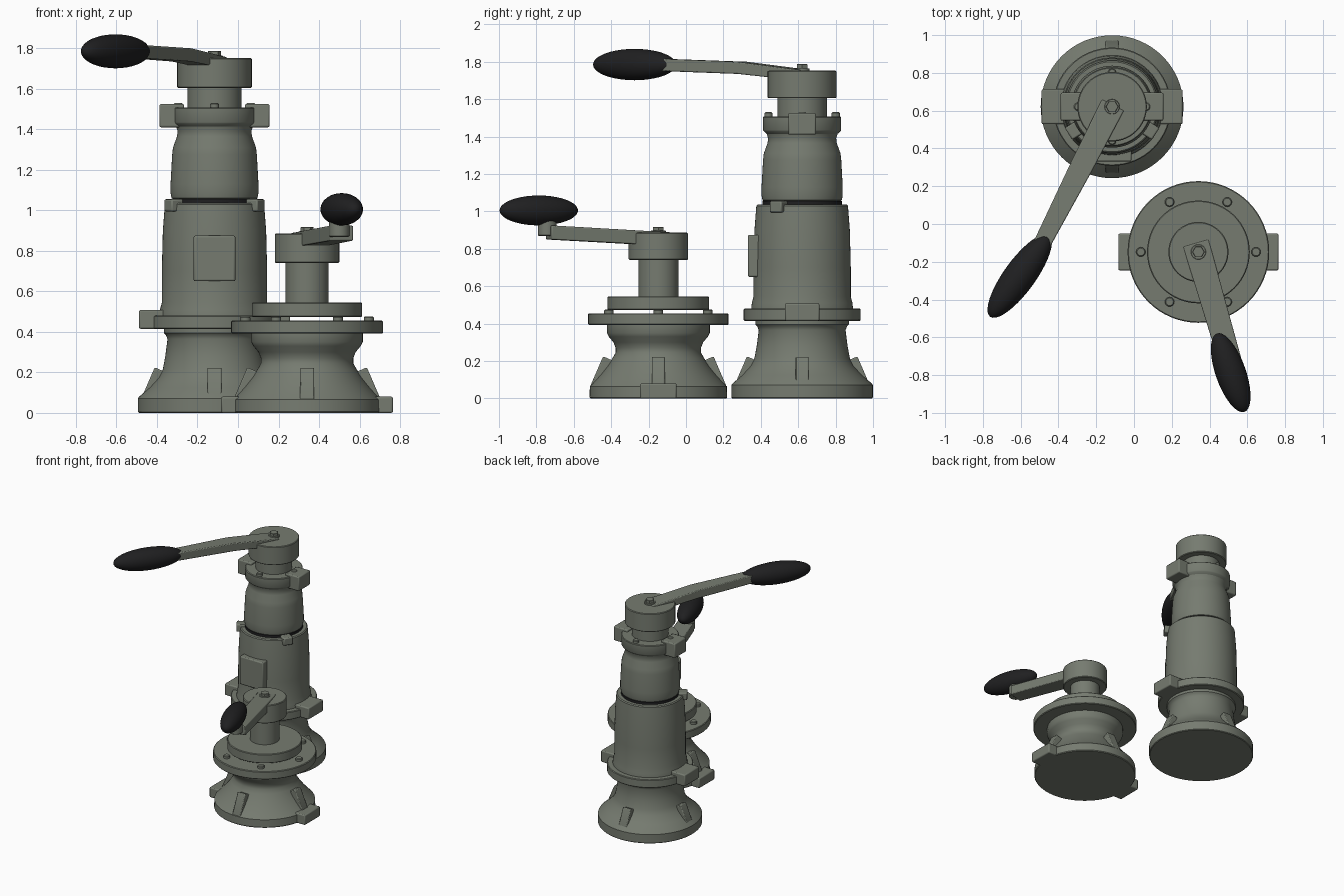
import bpy, bmesh, math
from mathutils import Vector, Matrix

if "Cube" in bpy.data.objects:
    bpy.data.objects.remove(bpy.data.objects["Cube"])


def mat(name, col):
    m = bpy.data.materials.new(name)
    m.diffuse_color = (*col, 1)
    m.use_nodes = True
    m.node_tree.nodes["Principled BSDF"].inputs["Base Color"].default_value = m.diffuse_color
    return m


GREY = mat("green grey metal", (0.180, 0.198, 0.162))
BLACK = mat("black rubber", (0.014, 0.014, 0.015))

TALL = Vector((-0.116, 0.621, 0))    # axis of the tall unit
SHORT = Vector((0.341, -0.148, 0))   # axis of the short unit


def finish(name, bm, loc, material=GREY, angle=30, bevel=0):
    bmesh.ops.recalc_face_normals(bm, faces=bm.faces)
    me = bpy.data.meshes.new(name)
    bm.to_mesh(me)
    bm.free()
    me.materials.append(material)
    ob = bpy.data.objects.new(name, me)
    ob.location = loc
    bpy.context.collection.objects.link(ob)
    if bevel:
        b = ob.modifiers.new("bevel", 'BEVEL')
        b.width, b.segments = bevel, 2
    bpy.ops.object.select_all(action='DESELECT')
    ob.select_set(True)
    bpy.context.view_layer.objects.active = ob
    bpy.ops.object.shade_smooth_by_angle(angle=math.radians(angle))
    return ob


def lathe(name, profile, loc, material=GREY, segs=64):
    """Spin (radius, z) points about the z axis; ends are closed on the axis."""
    bm = bmesh.new()
    pts = [(0, profile[0][1])] + list(profile) + [(0, profile[-1][1])]
    vs = [bm.verts.new((r, 0, z)) for r, z in pts]
    es = [bm.edges.new(p) for p in zip(vs, vs[1:])]
    bmesh.ops.spin(bm, geom=vs + es, cent=(0, 0, 0), axis=(0, 0, 1),
                   angle=2 * math.tau / 2, steps=segs)
    bmesh.ops.remove_doubles(bm, verts=bm.verts, dist=1e-5)
    return finish(name, bm, loc, material)


def disc(name, r, z0, z1, loc, c=0.005, segs=64):
    """Cylinder with a small chamfer."""
    return lathe(name, [(r - c, z0), (r, z0 + c), (r, z1 - c), (r - c, z1)], loc, segs=segs)


def polar(c, r, deg):
    a = math.radians(deg)
    return c + Vector((r * math.cos(a), r * math.sin(a), 0))


def prism(name, side, widths, loc, deg, bevel=0.006):
    """Extrude a side outline of (radial, z) points across a width, turned to an angle."""
    bm = bmesh.new()
    l, r = [[bm.verts.new((s, k * w / 2, z)) for (s, z), w in zip(side, widths)] for k in (-1, 1)]
    bm.faces.new(l)
    bm.faces.new(r[::-1])
    n = len(side)
    for i in range(n):
        j = (i + 1) % n
        bm.faces.new((l[i], l[j], r[j], r[i]))
    bm.transform(Matrix.Rotation(math.radians(deg), 4, 'Z'))
    return finish(name, bm, loc, bevel=bevel)


def block(name, r0, r1, z0, z1, w, loc, deg, bevel=0.008):
    return prism(name, [(r0, z0), (r1, z0), (r1, z1), (r0, z1)], [w] * 4, loc, deg, bevel)


def ribs(name, loc):
    side = [(0.2, 0.05), (0.362, 0.05), (0.362, 0.07), (0.295, 0.225), (0.25, 0.205), (0.2, 0.205)]
    for d in range(0, 360, 90):
        prism(f"{name}_{d}", side, [0.07] * 6, loc, d)


def grip(name, center, half_len, r, dx, dy):
    bm = bmesh.new()
    bmesh.ops.create_uvsphere(bm, u_segments=32, v_segments=20, radius=1)
    bm.transform(Matrix.Rotation(math.atan2(dy, dx), 4, 'Z')
                 @ Matrix.Diagonal((half_len, r, r, 1)) @ Matrix.Rotation(math.pi / 2, 4, 'Y'))
    finish(name, bm, center, BLACK)


# ---- tall unit: lower and middle bodies
lathe("tall_base", [(0.373, 0), (0.378, 0.005), (0.378, 0.072), (0.372, 0.08), (0.32, 0.125),
                    (0.275, 0.175), (0.255, 0.215), (0.243, 0.28), (0.232, 0.365), (0.24, 0.385),
                    (0.25, 0.395), (0.25, 0.415), (0.308, 0.415), (0.313, 0.42), (0.313, 0.475),
                    (0.308, 0.48), (0.272, 0.48), (0.269, 0.51), (0.26, 0.545), (0.26, 0.7),
                    (0.255, 0.9), (0.245, 1.03), (0.238, 1.037)], TALL)
ribs("tall_rib", TALL)
for d in (0, 180):
    block(f"tall_collar_lug_{d}", 0.24, 0.373, 0.415, 0.508, 0.185, TALL, d)
    block(f"tall_upper_lug_{d}", 0.15, 0.272, 1.41, 1.525, 0.148, TALL, d)
for d in (212, 328):
    block(f"tall_rim_lug_{d}", 0.18, 0.272, 0.995, 1.055, 0.075, TALL, d)
block("tall_front_plate", 0.22, 0.29, 0.65, 0.875, 0.206, TALL, -90)

# ---- tall unit: seal, upper body and turning head
lathe("tall_seal_ring", [(0.212, 1.03), (0.212, 1.056)], TALL, BLACK)
lathe("tall_upper_body", [(0.2, 1.05), (0.212, 1.06), (0.217, 1.085), (0.217, 1.13), (0.209, 1.275),
                          (0.205, 1.31), (0.185, 1.365), (0.182, 1.39), (0.19, 1.415),
                          (0.205, 1.428), (0.209, 1.435), (0.209, 1.503), (0.204, 1.508)], TALL)
disc("tall_neck", 0.133, 1.5, 1.61, TALL)
disc("tall_cap", 0.184, 1.605, 1.752, TALL)
for d in range(0, 360, 90):
    disc(f"tall_bolt_{d}", 0.022, 1.5, 1.53, polar(TALL, 0.18, d), segs=16)
disc("tall_nut_washer", 0.04, 1.75, 1.765, TALL, 0.002, 24)
disc("tall_nut", 0.033, 1.75, 1.787, TALL, 0.002, 6)

# ---- tall unit: crank arm and grip
prism("tall_arm", [(-0.01, 1.70), (0.36, 1.735), (0.82, 1.75), (0.82, 1.815), (0.36, 1.8), (-0.01, 1.757)],
      [0.13, 0.12, 0.09, 0.09, 0.12, 0.13], TALL, math.degrees(math.atan2(-0.89, -0.455)))
grip("tall_grip", (-0.605, -0.275, 1.785), 0.267, 0.084, -0.586, -0.81)

# ---- short unit: base with top flange
lathe("short_base", [(0.363, 0), (0.368, 0.006), (0.366, 0.065), (0.355, 0.075), (0.31, 0.125),
                     (0.27, 0.175), (0.245, 0.215), (0.228, 0.245), (0.228, 0.27), (0.24, 0.3),
                     (0.265, 0.33), (0.275, 0.35), (0.275, 0.392), (0.37, 0.392), (0.375, 0.397),
                     (0.375, 0.45), (0.37, 0.455)], SHORT)
ribs("short_rib", SHORT)
for d in (0, 180):
    block(f"short_foot_lug_{d}", 0.3, 0.424, 0, 0.08, 0.195, SHORT, d)
for d in range(0, 360, 60):
    disc(f"short_bolt_{d}", 0.025, 0.45, 0.476, polar(SHORT, 0.305, d), segs=16)

# ---- short unit: raised plate, shaft, cap
disc("short_plate", 0.272, 0.473, 0.546, SHORT)
disc("short_shaft", 0.107, 0.54, 0.745, SHORT)
disc("short_cap", 0.159, 0.74, 0.886, SHORT)
disc("short_nut_washer", 0.04, 0.88, 0.897, SHORT, 0.002, 24)
disc("short_nut", 0.032, 0.88, 0.917, SHORT, 0.002, 6)

# ---- short unit: crank arm, stem and grip
ang = math.degrees(math.atan2(-0.96, 0.28))
prism("short_arm", [(-0.05, 0.815), (0.61, 0.85), (0.61, 0.925), (-0.05, 0.888)],
      [0.14, 0.12, 0.12, 0.14], SHORT, ang)
disc("short_grip_stem", 0.05, 0.868, 0.96, Vector((0.5, -0.742, 0)), segs=32)
grip("short_grip", (0.512, -0.787, 1.005), 0.22, 0.08, 0.33, -0.94)
